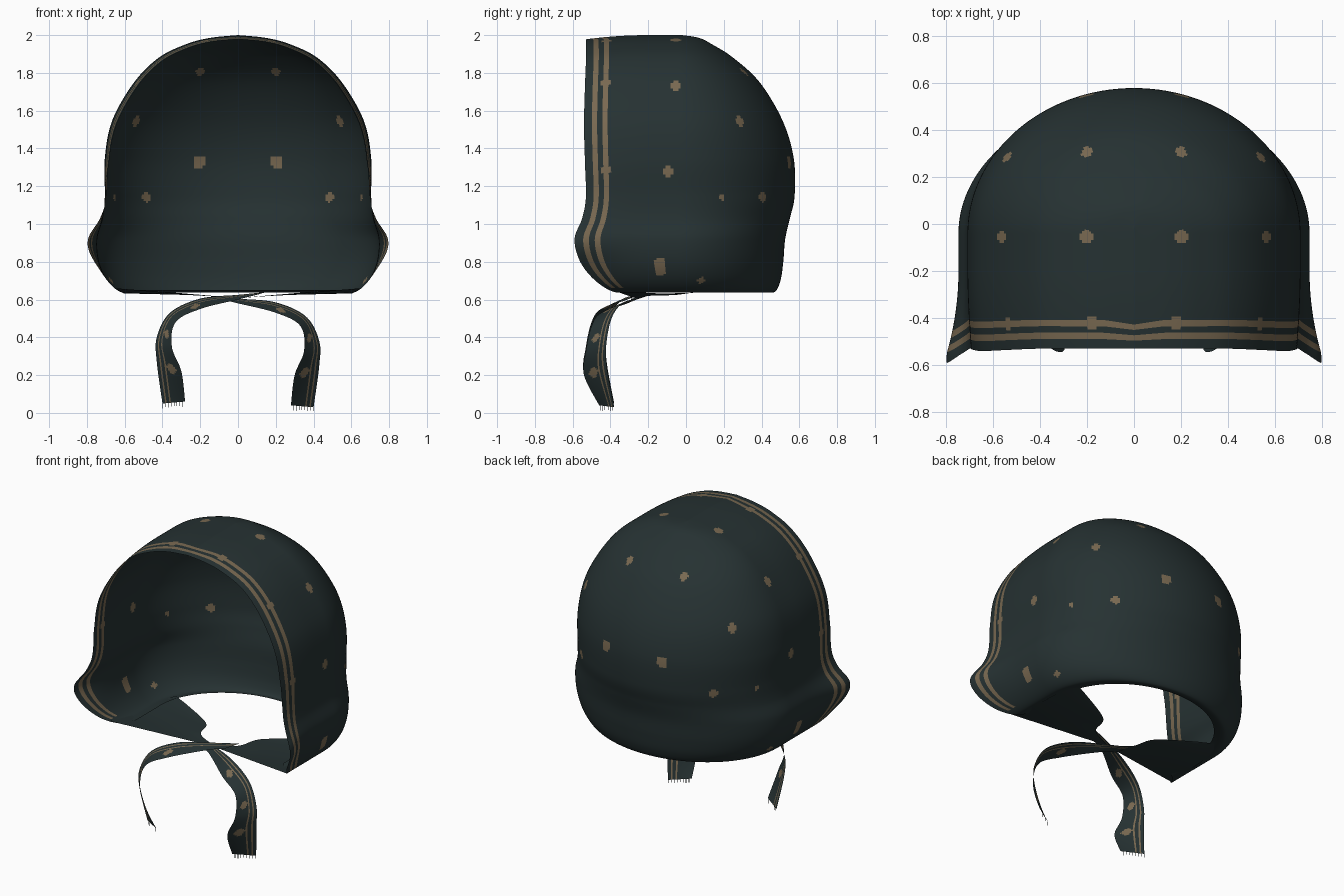
import bpy
import bmesh
import math
import random
from mathutils import Vector

random.seed(4)
cube = bpy.data.objects.get("Cube")
if cube:
    bpy.data.objects.remove(cube)


def material(name, rgb):
    m = bpy.data.materials.new(name)
    m.use_nodes = True
    m.diffuse_color = (*rgb, 1)
    bsdf = m.node_tree.nodes["Principled BSDF"]
    bsdf.inputs["Base Color"].default_value = (*rgb, 1)
    bsdf.inputs["Roughness"].default_value = 0.9
    return m


CLOTH = material("dark_teal_cloth", (0.019, 0.031, 0.032))
TAN = material("tan_pattern", (0.19, 0.14, 0.082))


def smooth_curve(points, t):
    """Catmull-Rom value at t in 0..1 along the points."""
    n = len(points) - 1
    i = min(int(t * n), n - 1)
    f = t * n - i
    p = [Vector(points[min(max(i + k, 0), n)]) for k in (-1, 0, 1, 2)]
    a = (p[2] - p[0]) / 2
    b = (p[3] - p[1]) / 2
    d = p[2] - p[1]
    return p[1] + a * f + (d * 3 - a * 2 - b) * f**2 + (a + b - d * 2) * f**3


def cloth_grid(name, rows, is_tan):
    """Sheet from rows of points; is_tan(row, column, centre) picks the pattern faces."""
    bm = bmesh.new()
    grid = [[bm.verts.new(p) for p in row] for row in rows]
    for r in range(len(grid) - 1):
        for c in range(len(grid[0]) - 1):
            f = bm.faces.new((grid[r][c], grid[r][c + 1], grid[r + 1][c + 1], grid[r + 1][c]))
            f.smooth = True
            f.material_index = int(is_tan(r, c, f.calc_center_median()))
    bmesh.ops.remove_doubles(bm, verts=bm.verts, dist=0.00001)
    bmesh.ops.recalc_face_normals(bm, faces=bm.faces)
    me = bpy.data.meshes.new(name)
    bm.to_mesh(me)
    bm.free()
    me.materials.append(CLOTH)
    me.materials.append(TAN)
    ob = bpy.data.objects.new(name, me)
    bpy.context.collection.objects.link(ob)
    return ob


# Hood profile from crown to hem: height, half width, back, front
PROFILE = [
    (2.0, 0, -.02, -.53), (1.985, .15, .07, -.53), (1.95, .28, .14, -.53),
    (1.88, .42, .25, -.53), (1.75, .55, .39, -.535), (1.55, .665, .51, -.54),
    (1.35, .705, .57, -.535), (1.15, .705, .575, -.53), (1.03, .715, .55, -.55),
    (.92, .745, .525, -.59), (.8, .735, .515, -.56), (.7, .69, .5, -.48),
    (.64, .62, .47, -.38), (.65, .54, .42, -.3)]
SIDE, BACK, ROWS = 36, 140, 169


def hood_row(t):
    z, w, back, front = smooth_curve(PROFILE, t)
    w = max(w, 0)
    mid = min(-.04, back - .1)
    # straight side, round back, straight side
    half = [(w, front + (mid - front) * i / SIDE) for i in range(SIDE)]
    arc = [(w * math.cos(math.pi * i / BACK), mid + (back - mid) * math.sin(math.pi * i / BACK))
           for i in range(BACK + 1)]
    flat = half + arc + [(-x, y) for x, y in reversed(half)]
    out = []
    for x, y in flat:
        s = min(max((-.2 - y) / .35, 0), 1) ** 2
        high = min(max((z - 1.05) / .3, 0), 1)
        flare = math.exp(-((z - .9) / .12) ** 2) * .05 * s
        x *= 1 - .035 * s * high
        x += math.copysign(flare, x)
        out.append(Vector((x, y, z - .025 * s * high)))
    return out


hood_rows = [hood_row(i / (ROWS - 1)) for i in range(ROWS)]

# Dots on one side (position, radius), mirrored and snapped to the cloth
DOTS = [
    (.2, -.06, 1.98, .028), (.56, -.06, 1.74, .028), (.2, .33, 1.82, .028),
    (.54, .29, 1.54, .028), (.21, .55, 1.32, .034), (.48, .39, 1.14, .028),
    (.71, -.1, 1.28, .028), (.69, .2, 1.15, .018), (.18, -.42, 1.96, .03),
    (.52, -.42, 1.74, .03), (.7, -.42, 1.29, .03), (.74, -.14, .79, .03),
    (.74, -.14, .74, .03), (.68, .08, .7, .02)]
all_points = [p for row in hood_rows for p in row]
dots = []
for x, y, z, radius in DOTS:
    for sx in (1, -1):
        target = Vector((sx * x, y, z))
        dots.append((min(all_points, key=lambda p: (p - target).length_squared), radius))


def hood_pattern(r, c, centre):
    edge = min(c, 2 * SIDE + BACK - 1 - c)
    striped = edge in (3, 4, 7, 8) and r < ROWS - 20
    return striped or any((centre - d).length < radius for d, radius in dots)


cloth_grid("hood", hood_rows, hood_pattern)


def ribbon(name, edge_a, edge_b, side, along, across, is_tan, drop=0):
    rows = []
    for i in range(along + 1):
        a, b = (smooth_curve(e, i / along) for e in (edge_a, edge_b))
        row = [a.lerp(b, j / across) for j in range(across + 1)]
        rows.append([Vector((p.x * side, p.y, p.z + drop)) for p in row])
    cloth_grid(name, rows, is_tan)
    return rows


# Under-chin flaps and tie straps
FLAP_OUT = [(.65, -.42, .66), (.61, -.2, .635), (.59, 0, .635), (.55, .13, .645)]
FLAP_IN = [(-.02, -.26, .605), (.14, -.19, .62), (.2, -.05, .625), (.43, .07, .645)]
STRAP_OUT = [(-.15, -.2, .62), (0, -.25, .605), (.2, -.33, .585), (.36, -.39, .51),
             (.43, -.42, .38), (.43, -.42, .25), (.4, -.38, .03)]
STRAP_IN = [(-.1, -.29, .605), (0, -.31, .58), (.2, -.45, .53), (.33, -.5, .46),
            (.35, -.53, .33), (.3, -.54, .2), (.28, -.46, .04)]


def no_pattern(r, c, centre):
    return False


def strap_pattern(r, c, centre):
    dot = any((r - k) ** 2 + (c - 9) ** 2 * .5 < 5 for k in (34, 58, 80))
    return c in (2, 5) or dot


for side, label in ((1, "left"), (-1, "right")):
    ribbon(label + "_chin_flap", FLAP_OUT, FLAP_IN, side, 24, 12, no_pattern)
    drop = 0 if side == 1 else .02
    rows = ribbon(label + "_strap", STRAP_OUT, STRAP_IN, side, 96, 16, strap_pattern, drop)

    # Fringe threads along the strap end
    end = rows[-1]
    bm = bmesh.new()
    for j in range(0, len(end) - 1, 2):
        p, q = end[j], end[j].lerp(end[j + 1], .35)
        down = Vector((0, 0, -random.uniform(.018, .028)))
        bm.faces.new([bm.verts.new(v) for v in (p, q, q + down, p + down)])
    # the longest thread reaches the ground
    low = end[0].copy()
    low.z = drop
    bm.faces.new([bm.verts.new(v) for v in (end[0], end[0].lerp(end[1], .35), low)])
    me = bpy.data.meshes.new(label + "_fringe")
    bm.to_mesh(me)
    bm.free()
    me.materials.append(CLOTH)
    bpy.context.collection.objects.link(bpy.data.objects.new(label + "_fringe", me))
